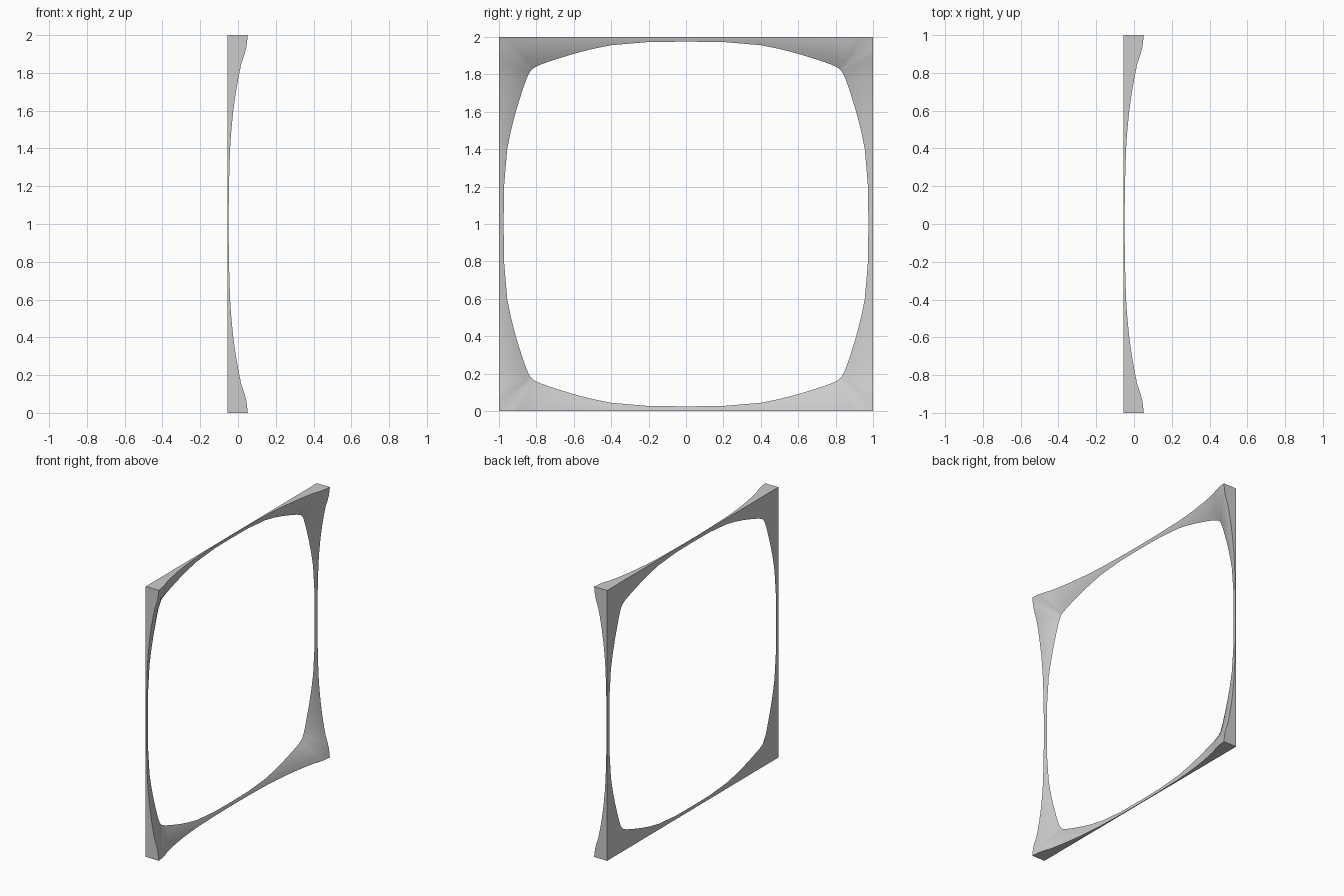
import bpy
import bmesh

cube = bpy.data.objects.get("Cube")
if cube:
    bpy.data.objects.remove(cube, do_unlink=True)

BACK = -0.055

# Half of one side, from its middle to the corner:
# position on outer edge, height of rim, position on opening, width of frame
STATIONS = [
    (0.0, 0.005, 0.0, 0.025),
    (0.2, 0.007, 0.2, 0.027),
    (0.4, 0.013, 0.4, 0.044),
    (0.5, 0.02, 0.5, 0.064),
    (0.6, 0.03, 0.6, 0.09),
    (0.7, 0.044, 0.7, 0.121),
    (0.79, 0.06, 0.765, 0.143),
    (0.85, 0.073, 0.8, 0.158),
    (0.9, 0.09, 0.815, 0.167),
    (0.94, 0.1, 0.821, 0.172),
    (1.0, 0.107, 0.825, 0.175),
]
STEPS = 4  # divisions of the sloping face


def section(outer, height, inner, width):
    """Wedge section: back edge, then the slightly swollen slope to the opening."""
    points = [(BACK, outer, 1)]
    for i in range(STEPS + 1):
        f = i / STEPS
        swell = 1.6 * width * width * f * (1 - f)
        x = BACK + height * (1 - f) + swell
        points.append((x, outer + (inner - outer) * f, 1 - width * f))
    return points


bm = bmesh.new()
for sy in (1, -1):
    for sz in (1, -1):
        for swap in (False, True):
            rings = []
            for station in STATIONS:
                ring = []
                for x, a, b in section(*station):
                    if swap:
                        a, b = b, a
                    ring.append(bm.verts.new((x, a * sy, 1 + b * sz)))
                rings.append(ring)
            for r0, r1 in zip(rings, rings[1:]):
                n = len(r0)
                for i in range(n):
                    j = (i + 1) % n
                    bm.faces.new((r0[i], r0[j], r1[j], r1[i]))
bmesh.ops.remove_doubles(bm, verts=bm.verts, dist=0.0001)
bmesh.ops.recalc_face_normals(bm, faces=bm.faces)

mesh = bpy.data.meshes.new("corner_frame")
bm.to_mesh(mesh)
bm.free()
frame = bpy.data.objects.new("corner_frame", mesh)
bpy.context.collection.objects.link(frame)

# Plain grey
grey = bpy.data.materials.new("grey")
grey.use_nodes = True
colour = (0.6, 0.6, 0.6, 1)
grey.diffuse_color = colour
for node in grey.node_tree.nodes:
    if node.type == "BSDF_PRINCIPLED":
        node.inputs["Base Color"].default_value = colour
mesh.materials.append(grey)

bpy.ops.object.select_all(action="DESELECT")
frame.select_set(True)
bpy.context.view_layer.objects.active = frame
bpy.ops.object.shade_smooth_by_angle()
